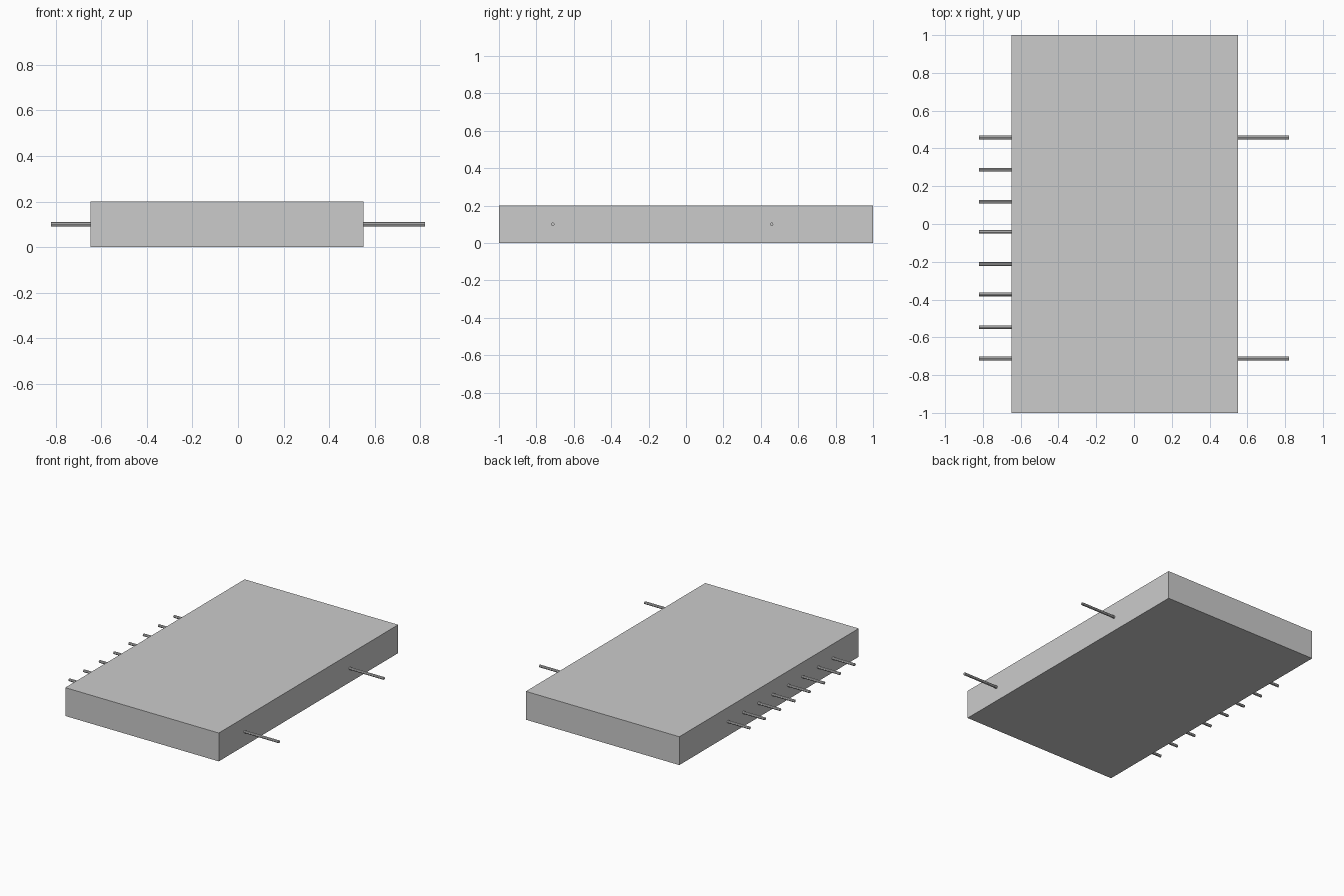
import bpy
import math

if "Cube" in bpy.data.objects:
    bpy.data.objects.remove(bpy.data.objects["Cube"])

PIN_Z = 0.1
PIN_RADIUS = 0.0095


def slab(name, x0, x1, y0, y1, z0, z1):
    bpy.ops.mesh.primitive_cube_add(
        size=1, location=((x0 + x1) / 2, (y0 + y1) / 2, (z0 + z1) / 2))
    obj = bpy.context.object
    obj.name = name
    obj.scale = (x1 - x0, y1 - y0, z1 - z0)
    bpy.ops.object.transform_apply(location=False, rotation=False, scale=True)
    return obj


def pin(name, x0, x1, y):
    bpy.ops.mesh.primitive_cylinder_add(
        vertices=8, radius=PIN_RADIUS, depth=x1 - x0,
        location=((x0 + x1) / 2, y, PIN_Z), rotation=(0, math.pi / 2, 0))
    bpy.context.object.name = name


# Flat rectangular body
slab("body", -0.648, 0.55, -1, 1, 0, 0.2)

# Row of short pins on the left side, rooted slightly inside the body
left_rows = [0.458, 0.288, 0.118, -0.042, -0.212, -0.373, -0.547, -0.712]
for i, y in enumerate(left_rows, 1):
    pin(f"left_pin_{i}", -0.82, -0.63, y)

# Two longer pins on the right side
for i, y in enumerate((left_rows[0], left_rows[-1]), 1):
    pin(f"right_pin_{i}", 0.53, 0.82, y)
